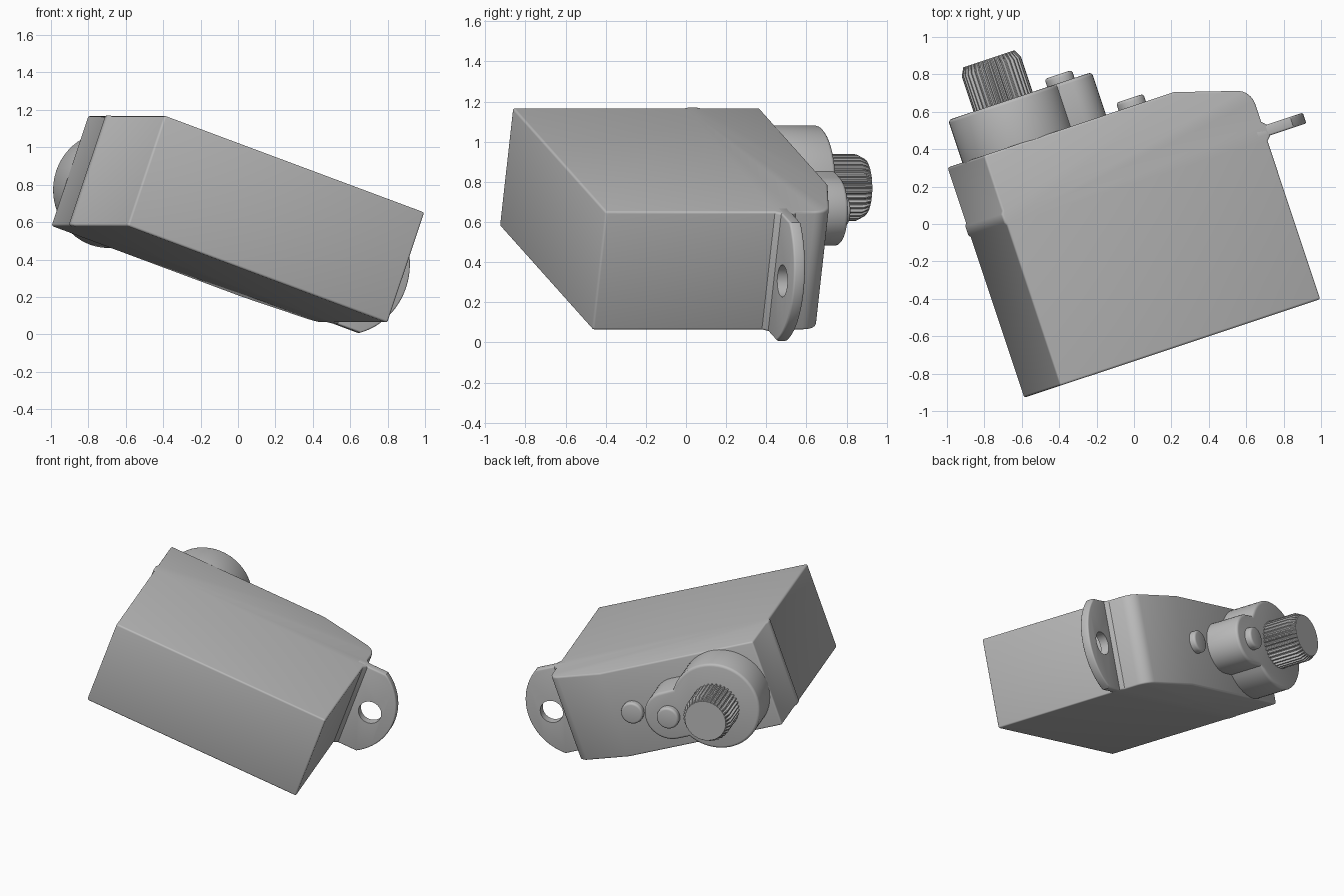
import bpy, bmesh
from math import radians, sin, cos, asin, sqrt, pi, tau
from mathutils import Matrix, Vector

cube = bpy.data.objects.get("Cube")
if cube:
    bpy.data.objects.remove(cube, do_unlink=True)

grey = bpy.data.materials.new("plain grey")
grey.use_nodes = True
COLOUR = (0.5, 0.5, 0.5, 1)
grey.diffuse_color = COLOUR
grey.node_tree.nodes["Principled BSDF"].inputs["Base Color"].default_value = COLOUR

# Tilted frame: local x = case length, y = shaft direction, z = case width
PLACE = (Matrix.Translation((-0.59, -0.93, 0.58))
         @ Matrix.Rotation(radians(18.43), 4, 'Z')
         @ Matrix.Rotation(radians(19.47), 4, 'Y'))
WIDTH, LENGTH, TOP = 0.626, 1.555, 1.297
MID = WIDTH / 2
SHAFT_X = 0.31


def arc(cx, cy, r, start, end, n):
    """Points along an arc, both ends included."""
    return [(cx + r * cos(start + (end - start) * i / n),
             cy + r * sin(start + (end - start) * i / n)) for i in range(n + 1)]


def circle(cx, r, n=48):
    return arc(cx, MID, r, 0, tau, n)[:-1]


def apply_modifier(ob, mod):
    bpy.ops.object.select_all(action='DESELECT')
    ob.select_set(True)
    bpy.context.view_layer.objects.active = ob
    bpy.ops.object.modifier_apply(modifier=mod.name)


def loft(name, rings, bevel=0.0, hole=None):
    """Solid through matching rings of local points, capped at both ends."""
    bm = bmesh.new()
    loops = [[bm.verts.new(p) for p in ring] for ring in rings]
    n = len(loops[0])
    for a, b in zip(loops, loops[1:]):
        for i in range(n):
            j = (i + 1) % n
            bm.faces.new((a[i], a[j], b[j], b[i]))
    bm.faces.new(loops[0])
    bm.faces.new(loops[-1])
    bmesh.ops.recalc_face_normals(bm, faces=bm.faces)
    mesh = bpy.data.meshes.new(name)
    bm.to_mesh(mesh)
    bm.free()
    mesh.materials.append(grey)
    ob = bpy.data.objects.new(name, mesh)
    bpy.context.collection.objects.link(ob)
    ob.matrix_world = PLACE
    if bevel:
        mod = ob.modifiers.new("soft edges", 'BEVEL')
        mod.width, mod.segments = bevel, 3
        mod.limit_method, mod.angle_limit = 'ANGLE', radians(55)
        apply_modifier(ob, mod)
    if hole:
        bpy.context.view_layer.update()
        mod = ob.modifiers.new("hole", 'BOOLEAN')
        mod.operation, mod.object = 'DIFFERENCE', hole
        apply_modifier(ob, mod)
        bpy.data.objects.remove(hole, do_unlink=True)
    bpy.ops.object.select_all(action='DESELECT')
    ob.select_set(True)
    bpy.context.view_layer.objects.active = ob
    bpy.ops.object.shade_smooth_by_angle(angle=radians(35))
    return ob


def upright(name, outline, low, high, **kw):
    """Extrude an outline along the shaft direction."""
    return loft(name, [[(x, y, z) for x, z in outline] for y in (low, high)], **kw)


# Case: side profile with sloped, rounded shoulder and small flares at the tab level
profile = [(0, 0), (LENGTH, 0), (LENGTH, 0.89), (1.58, 0.915), (1.58, 0.975), (LENGTH, 1.0)]
profile += arc(1.455, 1.10, 0.10, 0, radians(74), 8)
profile += [(1.14, TOP), (0, TOP), (0, 0.985), (-0.01, 0.97), (-0.01, 0.92), (0, 0.905)]
loft("case", [[(x, y, z) for x, y in profile] for z in (0, WIDTH)], bevel=0.012)

# Mounting tab with a round end and a screw hole
cutter = upright("hole_cutter", circle(1.707, 0.08), 0.8, 1.1)
cutter.hide_render = True
half = asin(MID / 0.38)
tab = [(1.5, 0)] + arc(1.5, MID, 0.38, -half, half, 24) + [(1.5, WIDTH)]
upright("mounting_tab", tab, 0.915, 0.975, bevel=0.01, hole=cutter)

# Gear housing: large round boss joined to a smaller round lobe
R, r, LOBE_X = 0.31, 0.175, 0.655
a = asin(r / R)
housing = arc(SHAFT_X, MID, R, a, tau - a, 48) + arc(LOBE_X, MID, r, -pi / 2, pi / 2, 24)
upright("gear_housing", housing, 1.2, 1.537, bevel=0.018)

# Screw heads
upright("lobe_screw", circle(LOBE_X, 0.077, 32), 1.5, 1.582, bevel=0.015)
upright("case_screw", circle(0.997, 0.077, 32), 1.25, 1.34, bevel=0.015)

# Splined output shaft with a chamfered tip
TEETH = 36


def spline_ring(y, root, crest):
    ring = []
    for i in range(TEETH * 4):
        rad = crest if i % 4 < 2 else root
        t = tau * i / (TEETH * 4)
        ring.append((SHAFT_X + rad * cos(t), y, MID + rad * sin(t)))
    return ring


loft("output_shaft", [spline_ring(1.5, 0.152, 0.167), spline_ring(1.735, 0.152, 0.167),
                      spline_ring(1.779, 0.143, 0.144)])
